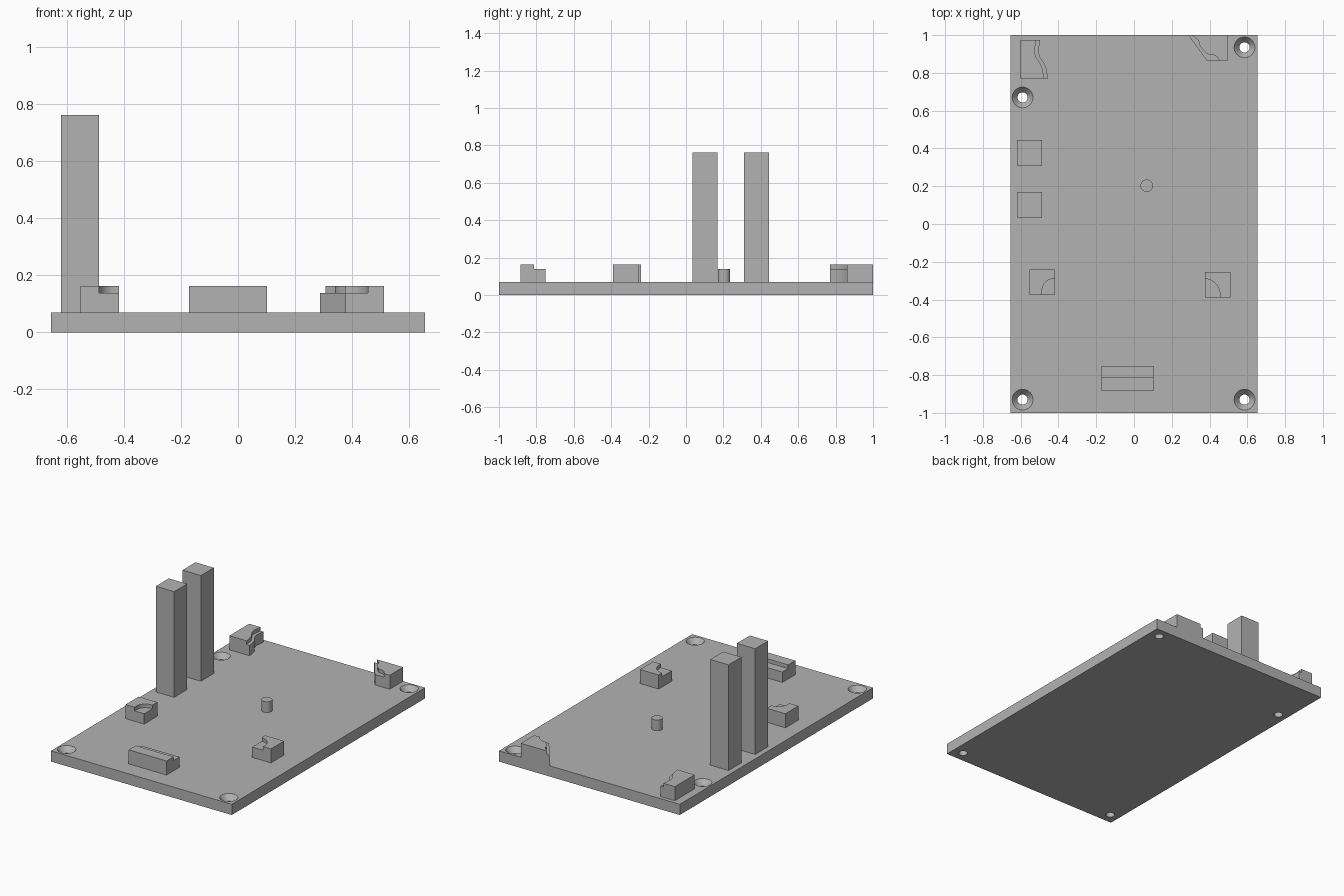
import bpy, bmesh, math

cube = bpy.data.objects.get("Cube")
if cube:
    bpy.data.objects.remove(cube, do_unlink=True)

GREY = (0.45, 0.45, 0.45, 1)
mat = bpy.data.materials.new("plain grey")
mat.use_nodes = True
mat.diffuse_color = GREY
mat.node_tree.nodes["Principled BSDF"].inputs["Base Color"].default_value = GREY

PLATE = 0.07   # plate top
LEDGE = 0.138  # lower step of the rests
TOP = 0.162    # upper step of the rests


def finish(name, bm):
    bmesh.ops.recalc_face_normals(bm, faces=bm.faces)
    mesh = bpy.data.meshes.new(name)
    bm.to_mesh(mesh)
    bm.free()
    obj = bpy.data.objects.new(name, mesh)
    obj.data.materials.append(mat)
    bpy.context.collection.objects.link(obj)
    return obj


def extrude(bm, outline, z0, z1):
    """Closed prism above an outline."""
    face = bm.faces.new([bm.verts.new((x, y, z0)) for x, y in outline])
    new = bmesh.ops.extrude_face_region(bm, geom=[face])["geom"]
    verts = [v for v in new if isinstance(v, bmesh.types.BMVert)]
    bmesh.ops.translate(bm, verts=verts, vec=(0, 0, z1 - z0))


def prism(name, *layers):
    bm = bmesh.new()
    for outline, z0, z1 in layers:
        extrude(bm, outline, z0, z1)
    return finish(name, bm)


def rect(x0, x1, y0, y1):
    return [(x0, y0), (x1, y0), (x1, y1), (x0, y1)]


def arc(cx, cy, r, a0, a1, n=10):
    angles = [math.radians(a0 + (a1 - a0) * i / n) for i in range(n + 1)]
    return [(cx + r * math.cos(a), cy + r * math.sin(a)) for a in angles]


def smooth(obj):
    bpy.ops.object.select_all(action='DESELECT')
    obj.select_set(True)
    bpy.context.view_layer.objects.active = obj
    bpy.ops.object.shade_smooth_by_angle(angle=math.radians(30))


def stepped(name, base, upper):
    smooth(prism(name, (base, PLATE, LEDGE), (upper, LEDGE, TOP)))


# Base plate with four countersunk screw holes
plate = prism("base_plate", (rect(-0.655, 0.655, -1, 1), 0, PLATE))
bm = bmesh.new()
for x, y in [(-0.59, 0.67), (0.585, 0.935), (-0.59, -0.93), (0.585, -0.93)]:
    rings = []
    for r, z in [(0.027, -0.02), (0.027, 0.035), (0.055, PLATE), (0.055, 0.1)]:
        rings.append([bm.verts.new((px, py, z))
                      for px, py in arc(x, y, r, 0, 360, 32)[:-1]])
    for low, high in zip(rings, rings[1:]):
        for i in range(32):
            j = (i + 1) % 32
            bm.faces.new((low[i], low[j], high[j], high[i]))
    bm.faces.new(rings[0][::-1])
    bm.faces.new(rings[-1])
cutter = finish("hole_cutter", bm)
cutter.hide_render = True
mod = plate.modifiers.new("holes", 'BOOLEAN')
mod.operation = 'DIFFERENCE'
mod.solver = 'EXACT'
mod.object = cutter
bpy.context.view_layer.objects.active = plate
bpy.ops.object.modifier_apply(modifier=mod.name)
bpy.data.objects.remove(cutter, do_unlink=True)
smooth(plate)

# Two tall posts
for name, y in [("front_post", 0.102), ("rear_post", 0.378)]:
    prism(name, (rect(-0.62, -0.487, y - 0.067, y + 0.067), PLATE, 0.762))

# Locating pin
smooth(prism("locating_pin", (arc(0.067, 0.203, 0.033, 0, 360, 32)[:-1], PLATE, 0.14)))

# Front rest with a straight ledge at its back
stepped("front_rest", rect(-0.172, 0.102, -0.885, -0.752),
        rect(-0.172, 0.102, -0.885, -0.812))

# Right rest with a rounded pocket in its inner corner
stepped("right_rest", rect(-0.552, -0.417, -0.375, -0.24),
        [(-0.552, -0.24), (-0.552, -0.375), (-0.487, -0.375)]
        + arc(-0.425, -0.352, 0.062, 180, 90) + [(-0.417, -0.29), (-0.417, -0.24)])

# Left rest with a rounded pocket in its inner corner
stepped("left_rest", rect(0.376, 0.512, -0.39, -0.255),
        [(0.512, -0.39), (0.512, -0.255), (0.376, -0.255)]
        + arc(0.372, -0.373, 0.083, 87, 0) + [(0.455, -0.39)])

# Rear right rest with a wavy ledge along its inner side
wave = [(-0.455, 0.77), (-0.46, 0.80), (-0.467, 0.835), (-0.482, 0.86),
        (-0.498, 0.885), (-0.505, 0.91), (-0.502, 0.94), (-0.498, 0.975)]
stepped("rear_right_rest", [(-0.602, 0.975), (-0.602, 0.77)] + wave,
        [(-0.602, 0.975), (-0.602, 0.77)] + [(x - 0.021, y) for x, y in wave])

# Rear left rest with a slanted inner side and a curved ledge
stepped("rear_left_rest", [(0.287, 1), (0.388, 0.862), (0.496, 0.862), (0.496, 1)],
        [(0.306, 1), (0.342, 0.97), (0.348, 0.945), (0.362, 0.925), (0.39, 0.899),
         (0.42, 0.896), (0.44, 0.884), (0.456, 0.862), (0.496, 0.862), (0.496, 1)])
